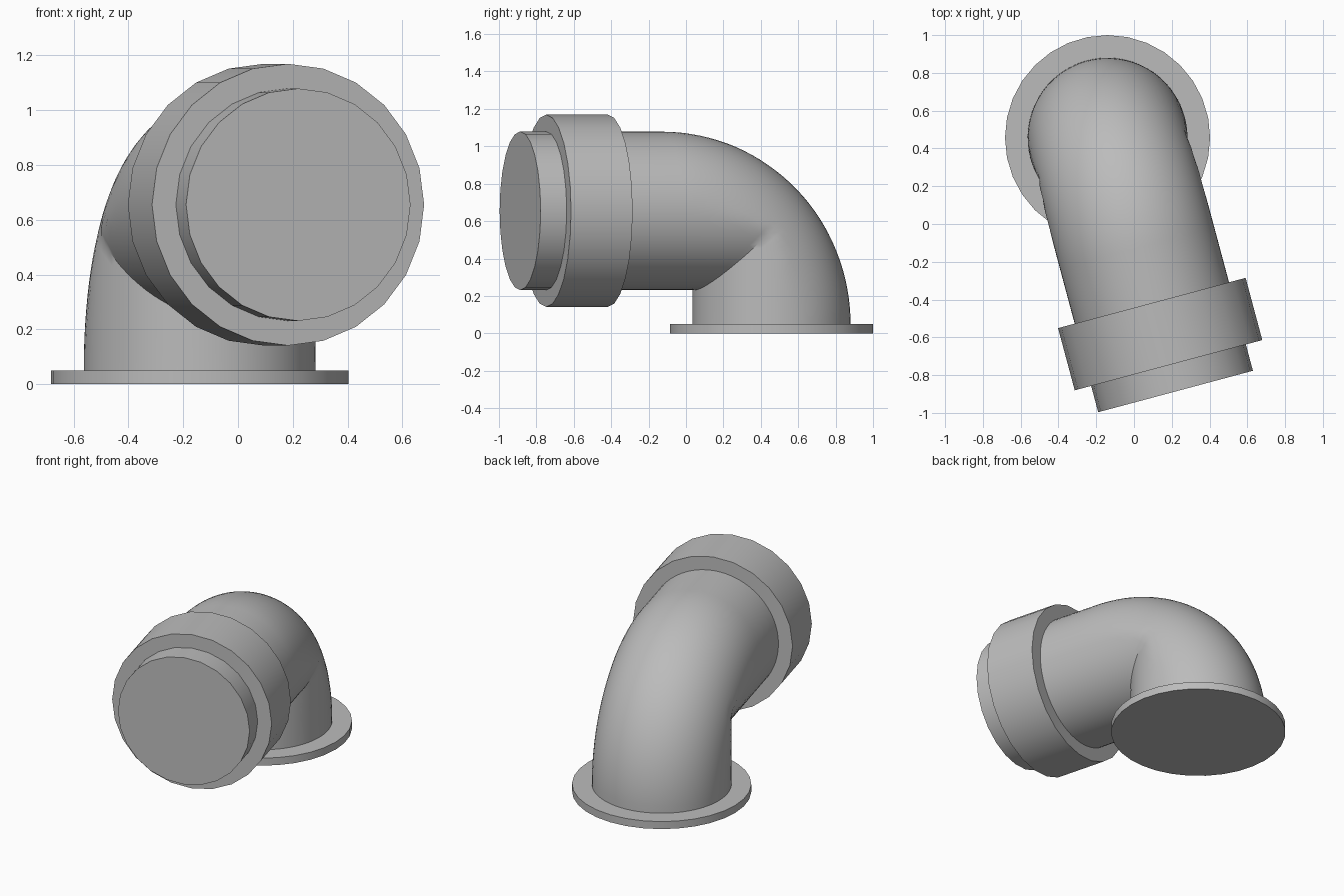
import bpy, bmesh
from math import sin, cos, pi, sqrt, radians
from mathutils import Vector

cube = bpy.data.objects.get("Cube")
if cube:
    bpy.data.objects.remove(cube, do_unlink=True)

grey = bpy.data.materials.new("plain grey")
grey.use_nodes = True
COLOUR = (0.5, 0.5, 0.5, 1)
grey.diffuse_color = COLOUR
grey.node_tree.nodes["Principled BSDF"].inputs["Base Color"].default_value = COLOUR

TUBE = 0.423                     # pipe radius
BEND = 0.605                     # bend radius of the centre line
FLANGE_TOP = 0.05
AXIS_Z = FLANGE_TOP + BEND       # height of the outgoing pipe
BASE = Vector((-0.14, 0.457, 0))
TURN = radians(15)
OUT = Vector((sin(TURN), -cos(TURN), 0))    # outgoing direction
SIDE = Vector((cos(TURN), sin(TURN), 0))
UP = Vector((0, 0, 1))


def finish(bm, name):
    bmesh.ops.recalc_face_normals(bm, faces=bm.faces)
    mesh = bpy.data.meshes.new(name)
    bm.to_mesh(mesh)
    bm.free()
    mesh.materials.append(grey)
    obj = bpy.data.objects.new(name, mesh)
    bpy.context.collection.objects.link(obj)
    bpy.ops.object.select_all(action='DESELECT')
    obj.select_set(True)
    bpy.context.view_layer.objects.active = obj
    bpy.ops.object.shade_smooth_by_angle(angle=radians(30))
    return obj


def drum(name, start, end, radius, sides=24):
    """Capped cylinder between two points."""
    bm = bmesh.new()
    axis = end - start
    bmesh.ops.create_cone(bm, cap_ends=True, segments=sides, radius1=radius,
                          radius2=radius, depth=axis.length)
    obj = finish(bm, name)
    obj.location = (start + end) / 2
    obj.rotation_euler = axis.to_track_quat('Z', 'Y').to_euler()
    return obj


def along(distance):
    return BASE + UP * AXIS_Z + OUT * distance


def reach(theta, phi):
    """Section radius: round bend trimmed to the mitred straight pipes."""
    theta = min(theta, pi / 2 - theta)
    k = BEND * (1 - cos(theta))
    c = cos(phi) * cos(theta)
    a = c * c + sin(phi) ** 2
    if a < 1e-9:
        return TUBE
    return min(TUBE, (k * c + sqrt(max(0, k * k * c * c - a * (k * k - TUBE * TUBE)))) / a)


# Elbow pipe: rings fan around the bend centre, then run straight into the collar
STEPS, SIDES = 32, 64
bm = bmesh.new()
rings = []
for i in range(STEPS + 1):
    theta = pi / 2 * i / STEPS
    radial = UP * sin(theta) - OUT * cos(theta)
    centre = BASE + OUT * BEND + UP * FLANGE_TOP + radial * BEND
    ring = []
    for j in range(SIDES):
        phi = 2 * pi * j / SIDES
        rho = reach(theta, phi)
        ring.append(bm.verts.new(centre + (radial * cos(phi) + SIDE * sin(phi)) * rho))
    rings.append(ring)
rings.append([bm.verts.new(v.co + OUT * (1.0 - BEND)) for v in rings[-1]])
for low, high in zip(rings, rings[1:]):
    for j in range(SIDES):
        n = (j + 1) % SIDES
        bm.faces.new((low[j], low[n], high[n], high[j]))
bm.faces.new(rings[0])
bm.faces.new(rings[-1])
finish(bm, "elbow_pipe")

# Base flange, wide collar and closed end
drum("base_flange", BASE, BASE + UP * FLANGE_TOP, 0.543, 32)
drum("collar", along(0.906), along(1.247), 0.514)
drum("end_spigot", along(1.2), along(1.391), 0.424)
